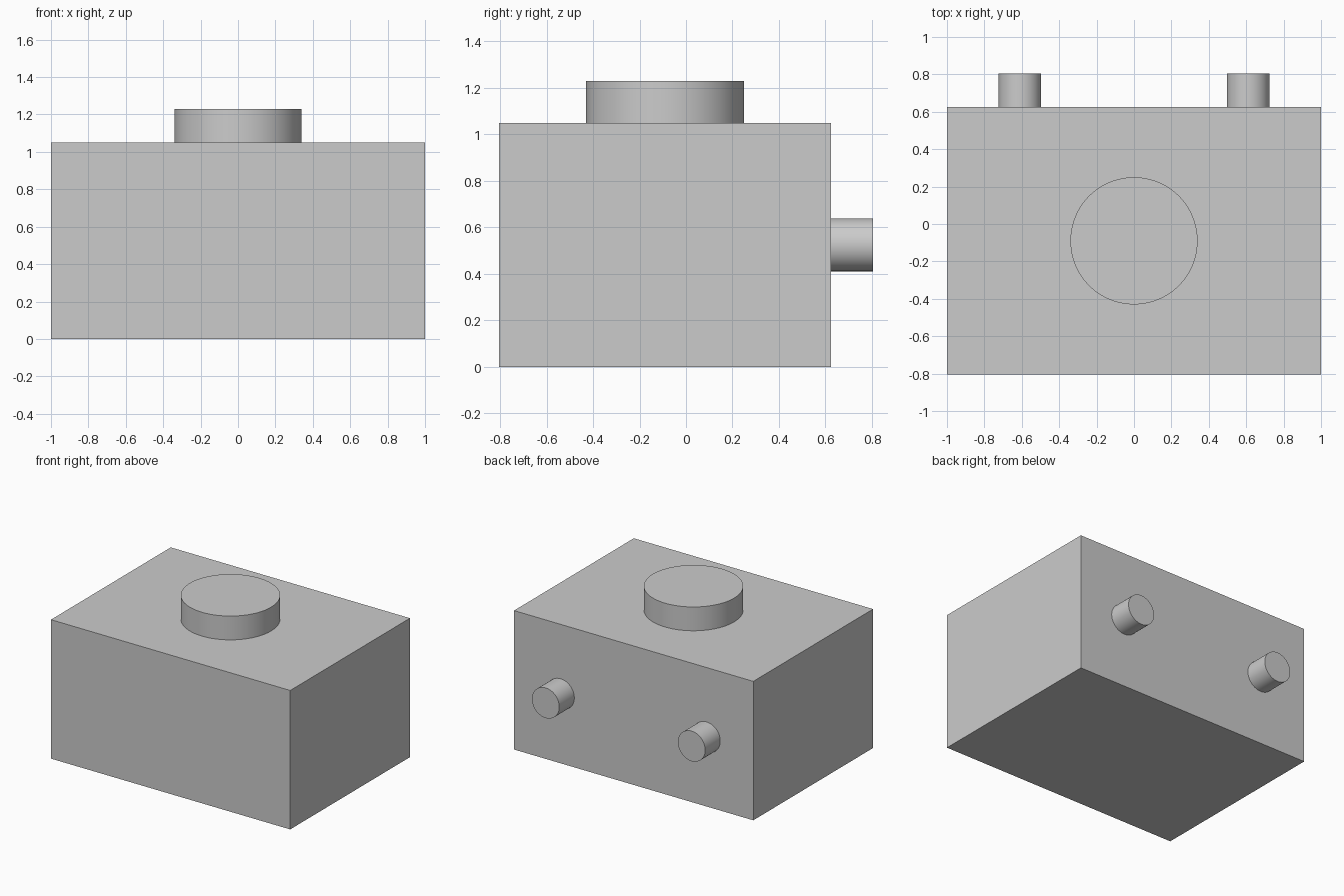
import bpy
import math

# Remove the default cube
default = bpy.data.objects.get("Cube")
if default:
    bpy.data.objects.remove(default, do_unlink=True)

# Single grey material
grey = bpy.data.materials.new("plain_grey")
grey.use_nodes = True
colour = (0.6, 0.6, 0.6, 1)
grey.diffuse_color = colour
grey.node_tree.nodes["Principled BSDF"].inputs["Base Color"].default_value = colour

FRONT, BACK, WALL = -0.805, 0.805, 0.625
TOP, LID_TOP = 1.05, 1.23
SINK = 0.02  # overlap of each cylinder into the body


def finish(name):
    obj = bpy.context.object
    obj.name = name
    obj.data.materials.append(grey)
    return obj


def cylinder(name, radius, depth, location, rotation=(0, 0, 0)):
    bpy.ops.mesh.primitive_cylinder_add(
        vertices=96, radius=radius, depth=depth, location=location, rotation=rotation)
    bpy.ops.object.shade_smooth_by_angle(angle=math.radians(30))
    return finish(name)


# Box body
bpy.ops.mesh.primitive_cube_add(size=1, location=(0, (FRONT + WALL) / 2, TOP / 2))
body = finish("body")
body.scale = (2, WALL - FRONT, TOP)
bpy.ops.object.transform_apply(location=False, rotation=False, scale=True)

# Round cap on the top
cylinder("top_cap", 0.34, LID_TOP - TOP + SINK,
         (0, (FRONT + WALL) / 2, (LID_TOP + TOP - SINK) / 2))

# Pair of pegs on the back
for side, x in (("left", 0.61), ("right", -0.61)):
    cylinder(side + "_back_peg", 0.114, BACK - WALL + SINK,
             (x, (BACK + WALL - SINK) / 2, TOP / 2), (math.pi / 2, 0, 0))
